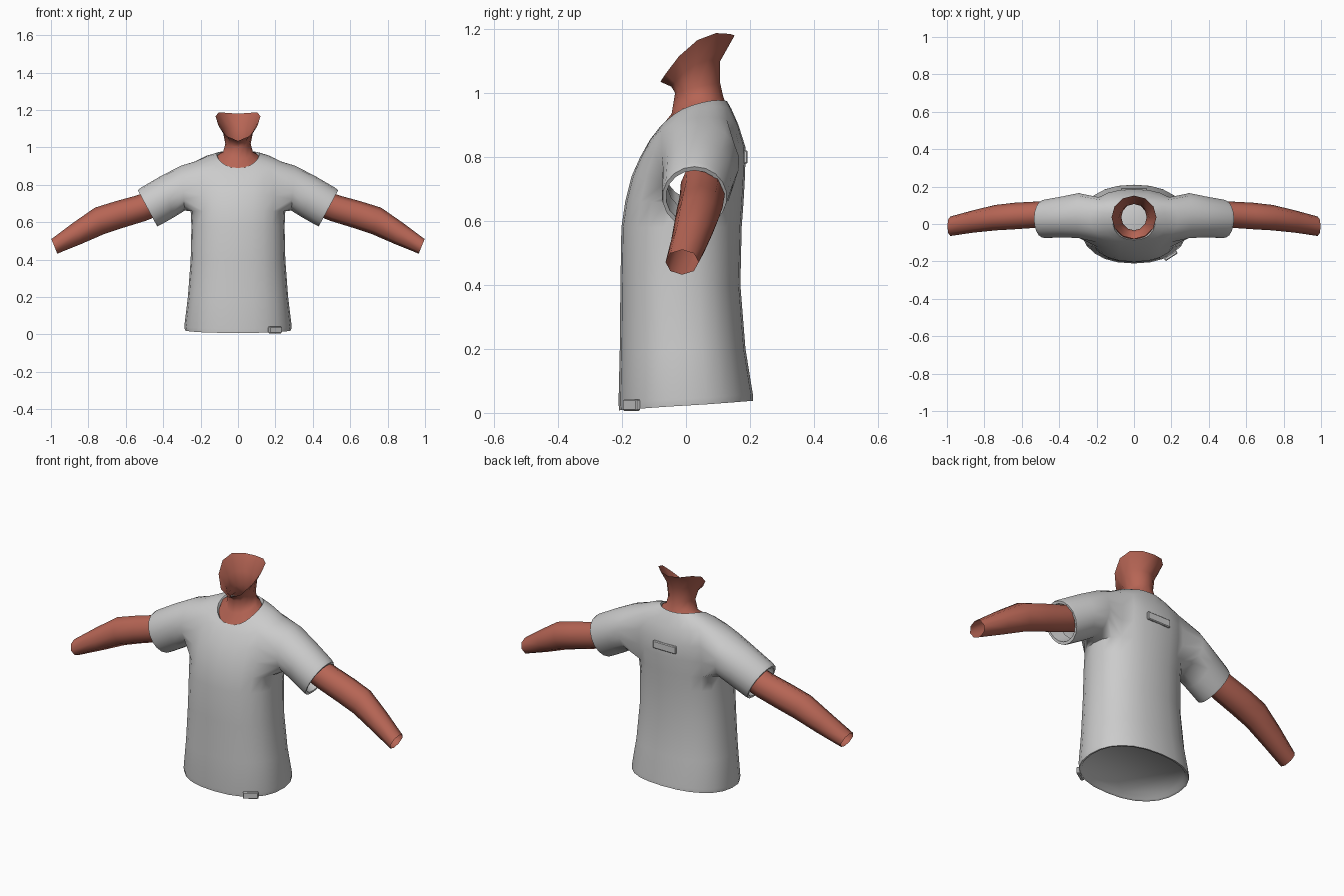
import bpy, bmesh, math
from mathutils import Vector

if "Cube" in bpy.data.objects:
    bpy.data.objects.remove(bpy.data.objects["Cube"])


def material(name, rgb):
    m = bpy.data.materials.new(name)
    m.diffuse_color = (*rgb, 1)
    m.use_nodes = True
    m.node_tree.nodes["Principled BSDF"].inputs["Base Color"].default_value = m.diffuse_color
    return m


GREY = material("shirt grey", (0.60, 0.60, 0.60))
SKIN = material("skin brown", (0.47, 0.13, 0.09))


def finish(bm, name, mat, angle=60):
    """Turn a bmesh into a smooth-shaded object."""
    loose = [v for v in bm.verts if not v.link_faces]
    bmesh.ops.delete(bm, geom=loose, context='VERTS')
    bmesh.ops.recalc_face_normals(bm, faces=bm.faces)
    me = bpy.data.meshes.new(name)
    bm.to_mesh(me)
    bm.free()
    me.materials.append(mat)
    ob = bpy.data.objects.new(name, me)
    bpy.context.collection.objects.link(ob)
    bpy.ops.object.select_all(action='DESELECT')
    ob.select_set(True)
    bpy.context.view_layer.objects.active = ob
    bpy.ops.object.shade_smooth_by_angle(angle=math.radians(angle))
    return ob


def spow(v, p):
    return math.copysign(abs(v) ** p, v)


def body_ring(bm, n, zf, zb, side, hw, yf, yb, p=1.0):
    """Level ring: front/back heights, extra side height, half width, front/back y."""
    out = []
    for i in range(n):
        a = 2 * math.pi * i / n
        c, s = math.cos(a), math.sin(a)
        out.append(bm.verts.new((hw * spow(c, p),
                                 (yf + yb) / 2 + (yb - yf) / 2 * spow(s, p),
                                 (zf + zb) / 2 + (zb - zf) / 2 * s + side * c * c)))
    return out


def limb_ring(bm, n, sx, top, bottom, y, ry):
    """Ring across a limb, from its top and bottom (x, z) points."""
    t, b = Vector((top[0], y, top[1])), Vector((bottom[0], y, bottom[1]))
    out = []
    for i in range(n):
        a = 2 * math.pi * i / n
        p = (t + b) / 2 - (t - b) / 2 * math.cos(a) + Vector((0, ry * math.sin(a), 0))
        out.append(bm.verts.new((sx * p.x, p.y, p.z)))
    return out


def bridge(bm, r0, r1, skip=()):
    n = len(r0)
    for i in range(n):
        if i not in skip:
            j = (i + 1) % n
            bm.faces.new((r0[i], r0[j], r1[j], r1[i]))


# Shirt: body rings from the inner hem to the inner collar
N = 24
BODY = [
    (0.030, 0.055, 0, 0.262, -0.188, 0.188),
    (0.012, 0.040, 0, 0.272, -0.198, 0.198),
    (0.008, 0.038, 0, 0.284, -0.209, 0.210),
    (0.030, 0.058, 0, 0.287, -0.211, 0.209),
    (0.20, 0.20, 0, 0.268, -0.207, 0.186),
    (0.40, 0.40, 0, 0.253, -0.205, 0.170),
    (0.58, 0.58, 0, 0.249, -0.202, 0.174),
    (0.66, 0.66, 0, 0.253, -0.190, 0.180),
    (0.74, 0.75, 0, 0.260, -0.170, 0.185),
    (0.80, 0.83, 0.02, 0.255, -0.143, 0.186),
    (0.855, 0.90, 0.045, 0.235, -0.112, 0.164),
    (0.878, 0.950, 0.036, 0.170, -0.094, 0.142),
    (0.890, 0.975, 0.030, 0.114, -0.085, 0.128),
    (0.875, 0.955, 0.030, 0.106, -0.076, 0.120),
]
LOW, HIGH, HALF = 7, 10, 3          # armhole rows and half width in columns
bm = bmesh.new()
rings = [body_ring(bm, N, *r, p=0.87) for r in BODY]
armhole = {(c + k) % N for c in (0, N // 2) for k in range(-HALF, HALF)}
for i in range(len(rings) - 1):
    bridge(bm, rings[i], rings[i + 1], armhole if LOW <= i < HIGH else ())
bm.faces.new(rings[0])              # closed underside

# Sleeves grow out of the armholes and fold in at the cuff
SLEEVE = [
    ((0.305, 0.902), (0.285, 0.662), 0.045, 0.122),
    ((0.41, 0.848), (0.345, 0.625), 0.038, 0.111),
    ((0.520, 0.784), (0.418, 0.584), 0.028, 0.104),
    ((0.535, 0.770), (0.432, 0.578), 0.027, 0.101),
    ((0.528, 0.758), (0.438, 0.592), 0.027, 0.090),
    ((0.450, 0.800), (0.380, 0.630), 0.032, 0.090),
]
for sx in (1, -1):
    path = ([(LOW, k) for k in range(0, HALF + 1)]
            + [(r, HALF) for r in range(LOW + 1, HIGH)]
            + [(HIGH, k) for k in range(HALF, -HALF - 1, -1)]
            + [(r, -HALF) for r in range(HIGH - 1, LOW, -1)]
            + [(LOW, k) for k in range(-HALF, 0)])
    prev = [rings[r][(k if sx > 0 else N // 2 - k) % N] for r, k in path]
    for s in SLEEVE:
        cur = limb_ring(bm, len(path), sx, *s)
        bridge(bm, prev, cur)
        prev = cur
finish(bm, "shirt", GREY)

# Neck, flaring to an open jaw line
NECK = [
    (0.870, 0.950, 0.030, 0.116, -0.088, 0.130),
    (0.893, 0.972, 0.026, 0.108, -0.079, 0.122),
    (0.935, 0.990, 0.010, 0.080, -0.045, 0.116),
    (1.000, 1.030, 0.005, 0.068, -0.034, 0.107),
    (1.020, 1.100, 0.030, 0.082, -0.046, 0.107),
    (1.035, 1.180, 0.058, 0.120, -0.080, 0.152),
]
bm = bmesh.new()
rings = [body_ring(bm, 12, *r) for r in NECK]
for a, b in zip(rings, rings[1:]):
    bridge(bm, a, b)
finish(bm, "neck", SKIN)

# Arms, open at the wrists
ARM = [
    ((0.43, 0.785), (0.375, 0.655), 0.052, 0.068),
    ((0.545, 0.742), (0.495, 0.607), 0.050, 0.070),
    ((0.655, 0.712), (0.615, 0.570), 0.043, 0.071),
    ((0.765, 0.678), (0.715, 0.537), 0.034, 0.068),
    ((0.880, 0.598), (0.835, 0.485), 0.014, 0.060),
    ((0.998, 0.510), (0.966, 0.432), -0.012, 0.052),
]
for sx, side in ((1, "left"), (-1, "right")):
    bm = bmesh.new()
    rings = [limb_ring(bm, 8, sx, *r) for r in ARM]
    for a, b in zip(rings, rings[1:]):
        bridge(bm, a, b)
    finish(bm, side + "_arm", SKIN)


# Small fabric tabs on the hem and the upper back
def tab(name, size, loc, turn):
    bm = bmesh.new()
    bmesh.ops.create_cube(bm, size=1)
    bmesh.ops.scale(bm, vec=size, verts=bm.verts)
    bmesh.ops.bevel(bm, geom=bm.edges[:], offset=0.004, segments=1, affect='EDGES')
    ob = finish(bm, name, GREY, 30)
    ob.location = loc
    ob.rotation_euler.z = math.radians(turn)


tab("hem_tab", (0.078, 0.018, 0.036), (0.197, -0.170, 0.024), 33)
tab("back_tab", (0.14, 0.014, 0.042), (0, 0.186, 0.80), 0)
